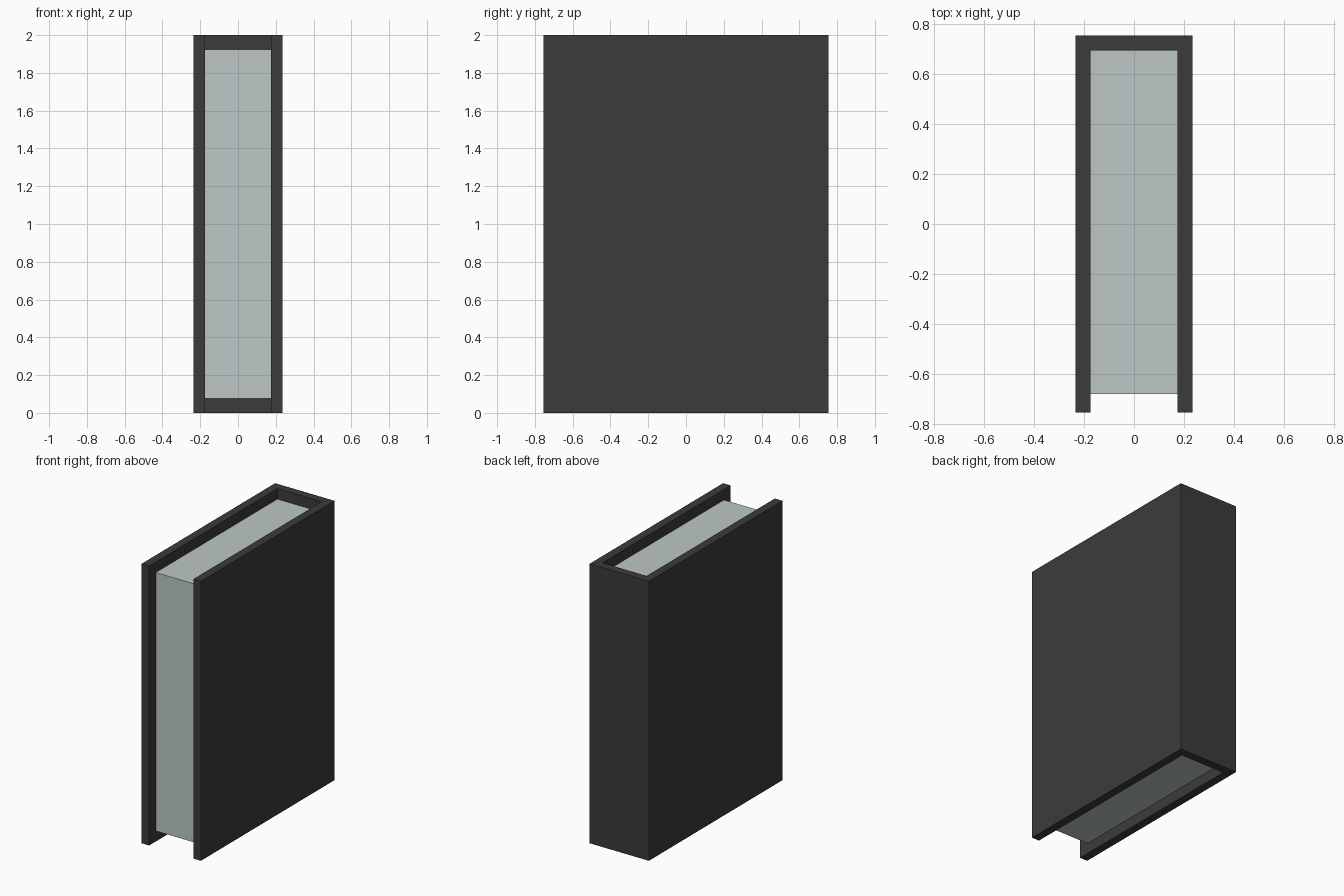
import bpy, bmesh

if "Cube" in bpy.data.objects:
    bpy.data.objects.remove(bpy.data.objects["Cube"])


def material(name, rgb):
    m = bpy.data.materials.new(name)
    m.diffuse_color = (*rgb, 1)
    m.use_nodes = True
    m.node_tree.nodes["Principled BSDF"].inputs["Base Color"].default_value = m.diffuse_color
    return m


def prism(name, outline, z0, z1, mat):
    """Extrude an xy outline (counter-clockwise) from z0 to z1."""
    bm = bmesh.new()
    base = bm.faces.new([bm.verts.new((x, y, z0)) for x, y in outline])
    top = bmesh.ops.extrude_face_region(bm, geom=[base], use_keep_orig=True)
    verts = [g for g in top["geom"] if isinstance(g, bmesh.types.BMVert)]
    bmesh.ops.translate(bm, verts=verts, vec=(0, 0, z1 - z0))
    bmesh.ops.recalc_face_normals(bm, faces=bm.faces)
    mesh = bpy.data.meshes.new(name)
    bm.to_mesh(mesh)
    bm.free()
    mesh.materials.append(mat)
    obj = bpy.data.objects.new(name, mesh)
    bpy.context.collection.objects.link(obj)
    return obj


charcoal = material("charcoal_cover", (0.044, 0.044, 0.044))
paper = material("pale_grey_paper", (0.503, 0.565, 0.565))

W, D = 0.235, 0.755       # outer half width and half depth
IW, ID = 0.175, 0.695     # inside of the boards and spine

# Cover: U-shaped profile of two boards and the spine at the back
prism("book_cover", [(-W, -D), (-IW, -D), (-IW, ID), (IW, ID),
                     (IW, -D), (W, -D), (W, D), (-W, D)], 0, 2, charcoal)

# Page block, set back from the cover edges
prism("page_block", [(-IW, -0.68), (IW, -0.68), (IW, ID), (-IW, ID)],
      0.075, 1.925, paper)
